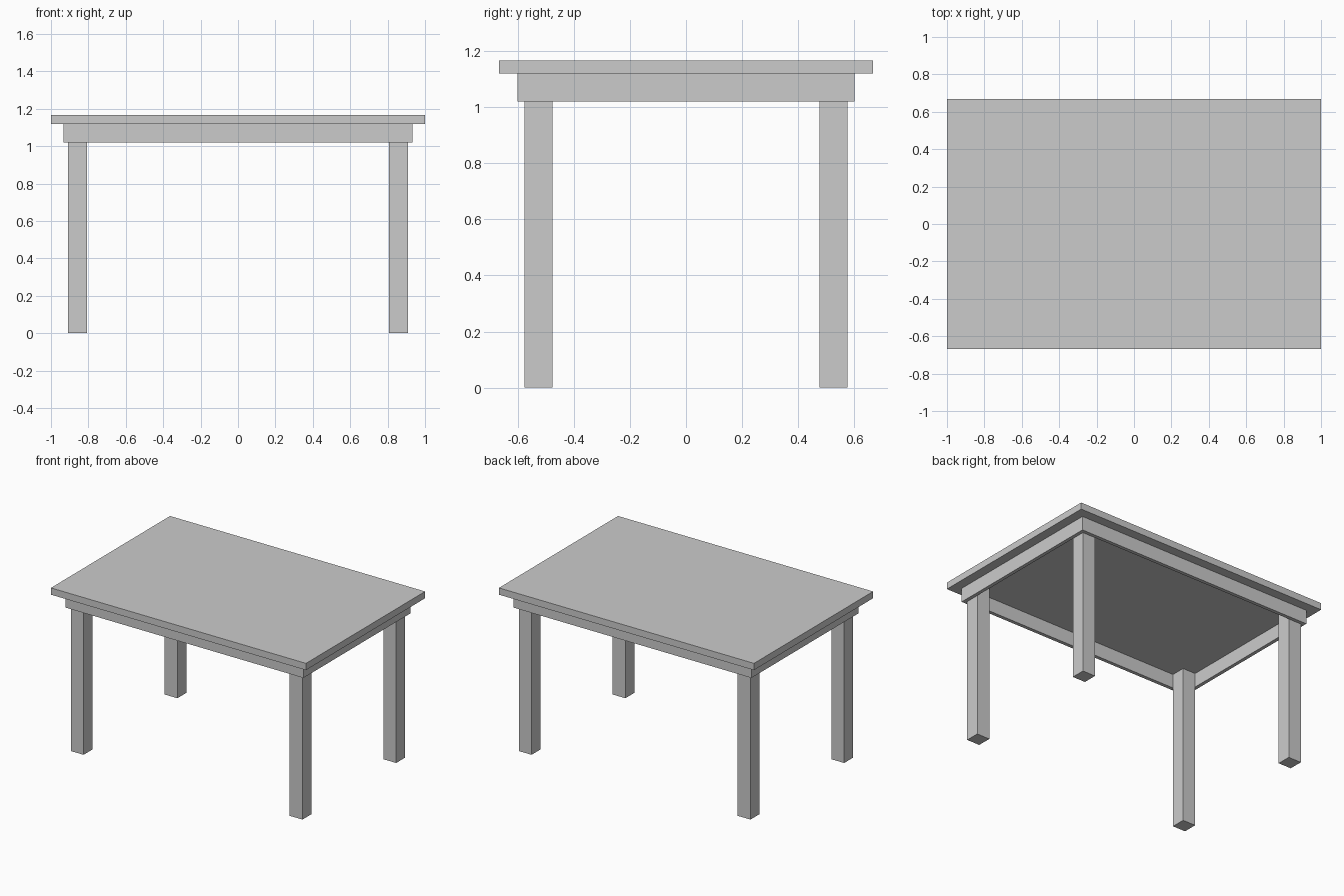
import bpy

if "Cube" in bpy.data.objects:
    bpy.data.objects.remove(bpy.data.objects["Cube"])


def box(name, x0, x1, y0, y1, z0, z1):
    """Add a box spanning the given limits."""
    bpy.ops.mesh.primitive_cube_add(size=1, location=((x0 + x1) / 2, (y0 + y1) / 2, (z0 + z1) / 2))
    ob = bpy.context.object
    ob.name = name
    ob.scale = (x1 - x0, y1 - y0, z1 - z0)
    bpy.ops.object.transform_apply(location=False, rotation=False, scale=True)
    return ob


TOP, UNDER, APRON_BOTTOM = 1.167, 1.119, 1.02
AX, AY, T = 0.933, 0.6, 0.025      # apron half-lengths and board thickness
LEG = 0.1
LX, LY = AX - T, AY - T            # legs sit inside the apron corners

# Tabletop
box("tabletop", -1, 1, -0.667, 0.667, UNDER, TOP)

# Apron boards
for side, s in (("front", -1), ("back", 1)):
    y = sorted((s * AY, s * LY))
    box(side + "_apron", -AX, AX, *y, APRON_BOTTOM, UNDER)
for side, s in (("left", -1), ("right", 1)):
    x = sorted((s * AX, s * LX))
    box(side + "_apron", *x, -LY, LY, APRON_BOTTOM, UNDER)

# Legs, running up to the underside of the top
for side_y, sy in (("front", -1), ("back", 1)):
    for side_x, sx in (("left", -1), ("right", 1)):
        x = sorted((sx * LX, sx * (LX - LEG)))
        y = sorted((sy * LY, sy * (LY - LEG)))
        box(f"{side_y}_{side_x}_leg", *x, *y, 0, UNDER)
